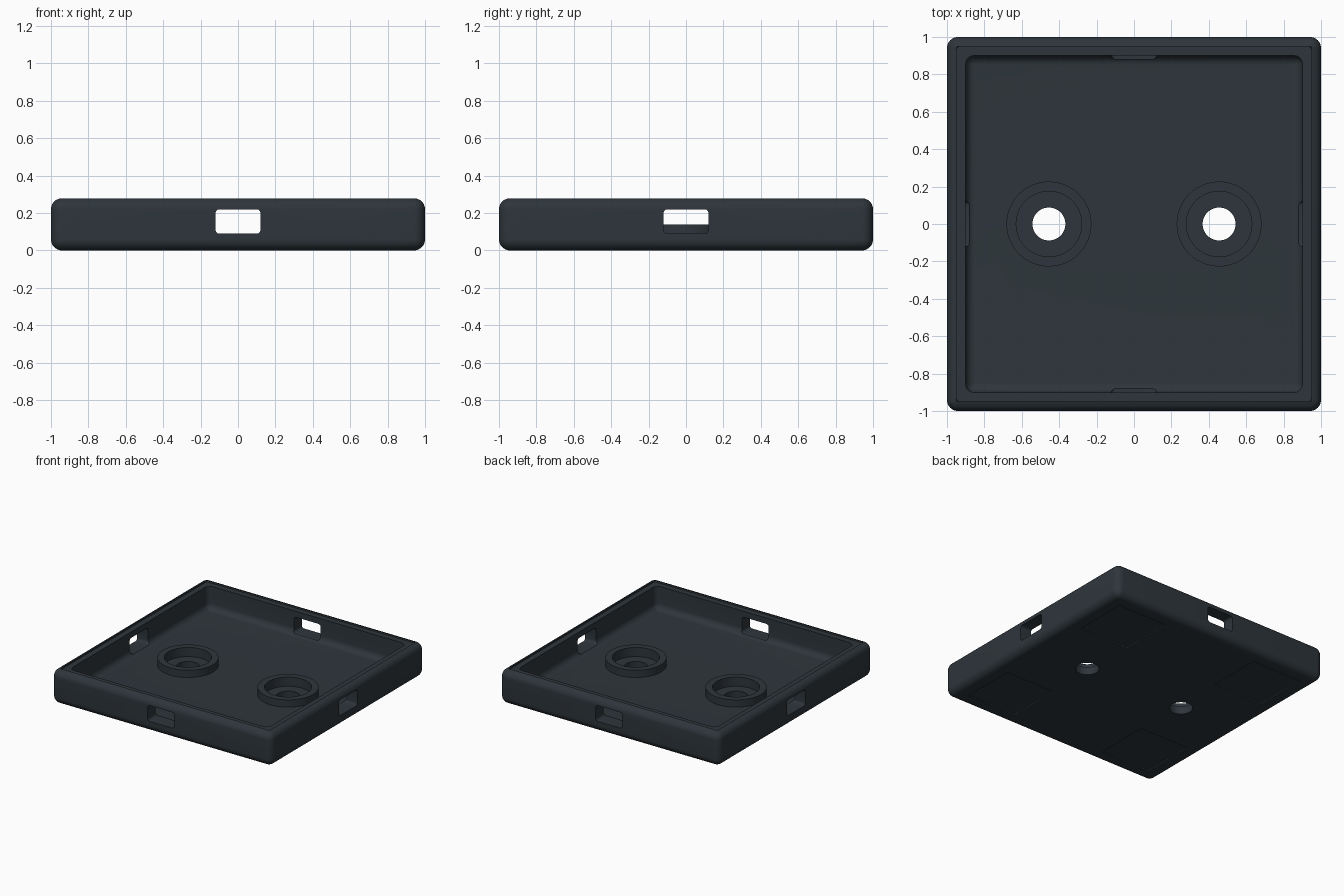
import bpy, bmesh, math
from mathutils import Matrix, Vector

if "Cube" in bpy.data.objects:
    bpy.data.objects.remove(bpy.data.objects["Cube"])

charcoal = bpy.data.materials.new("charcoal")
charcoal.diffuse_color = (0.027, 0.036, 0.044, 1)
charcoal.use_nodes = True
charcoal.node_tree.nodes["Principled BSDF"].inputs["Base Color"].default_value = charcoal.diffuse_color


def ring(hx, hy, r, z, n=8):
    """Rounded rectangle loop with half sizes hx, hy and corner radius r."""
    pts = []
    for q, (sx, sy) in enumerate([(1, 1), (-1, 1), (-1, -1), (1, -1)]):
        for i in range(n + 1):
            a = math.pi / 2 * (q + i / n)
            pts.append(Vector((sx * (hx - r) + r * math.cos(a),
                               sy * (hy - r) + r * math.sin(a), z)))
    return pts


def circle(r, z, n=64):
    return [Vector((r * math.cos(2 * math.pi * i / n), r * math.sin(2 * math.pi * i / n), z))
            for i in range(n)]


def loft(name, loops, matrix=Matrix()):
    """Skin a stack of loops and cap both ends."""
    bm = bmesh.new()
    rows = [[bm.verts.new(p) for p in loop] for loop in loops]
    n = len(rows[0])
    for a, b in zip(rows, rows[1:]):
        for i in range(n):
            j = (i + 1) % n
            bm.faces.new((a[i], a[j], b[j], b[i]))
    bm.faces.new(rows[0][::-1])
    bm.faces.new(rows[-1])
    bmesh.ops.recalc_face_normals(bm, faces=bm.faces)
    mesh = bpy.data.meshes.new(name)
    bm.to_mesh(mesh)
    bm.free()
    mesh.materials.append(charcoal)
    obj = bpy.data.objects.new(name, mesh)
    bpy.context.collection.objects.link(obj)
    obj.matrix_world = matrix
    return obj


def combine(target, other, operation):
    """Apply one boolean and discard the helper."""
    mod = target.modifiers.new("cut", 'BOOLEAN')
    mod.operation = operation
    mod.solver = 'EXACT'
    mod.object = other
    bpy.context.view_layer.objects.active = target
    bpy.ops.object.modifier_apply(modifier=mod.name)
    bpy.data.objects.remove(other)


# Tray shell: rounded outside, stepped rim, filleted floor
H, R, FLOOR, F = 0.28, 0.06, 0.08, 0.05
loops = []
for i in range(9):                                  # bottom edge round
    a = math.pi / 2 * i / 8
    d = R * (1 - math.sin(a))
    loops.append(ring(1 - d, 1 - d, max(R - d, 0.003), R * (1 - math.cos(a))))
for i in range(8):                                  # top edge round
    a = math.radians(56) * i / 7
    d = R * (1 - math.cos(a))
    loops.append(ring(1 - d, 1 - d, R - d, H - R + R * math.sin(a)))
loops.append(ring(0.95, 0.95, 0.012, H - 0.001))
loops.append(ring(0.948, 0.948, 0.012, H - 0.012))  # rim step
loops.append(ring(0.90, 0.90, 0.045, H - 0.012))
for i in range(9):                                  # floor fillet
    a = math.pi / 2 * i / 8
    d = F * (1 - math.cos(a))
    loops.append(ring(0.90 - d, 0.90 - d, max(0.045 - d, 0.003), FLOOR + F * (1 - math.sin(a))))
tray = loft("tray", loops)

# Two raised bosses with counterbored through holes
for x in (-0.455, 0.455):
    at = Matrix.Translation((x, 0, 0))
    combine(tray, loft("boss", [circle(0.227, 0.04), circle(0.227, 0.14)], at), 'UNION')
    combine(tray, loft("counterbore", [circle(0.175, 0.065), circle(0.175, 0.3)], at), 'DIFFERENCE')
    combine(tray, loft("hole", [circle(0.088, -0.1), circle(0.088, 0.3)], at), 'DIFFERENCE')

# One rounded slot in the middle of each wall
for k in range(4):
    turn = (Matrix.Rotation(k * math.pi / 2, 4, 'Z') @ Matrix.Translation((0, 0, 0.155))
            @ Matrix.Rotation(math.pi / 2, 4, 'X'))
    combine(tray, loft("slot", [ring(0.12, 0.065, 0.02, 0.84, 4),
                                ring(0.12, 0.065, 0.02, 1.1, 4)], turn), 'DIFFERENCE')

# Four shallow square foot recesses underneath
for x in (-0.65, 0.65):
    for y in (-0.65, 0.65):
        at = Matrix.Translation((x, y, 0))
        combine(tray, loft("foot_recess", [ring(0.225, 0.225, 0.003, -0.05, 2),
                                           ring(0.225, 0.225, 0.003, 0.01, 2)], at), 'DIFFERENCE')

# Smooth rounds, crisp edges
bpy.ops.object.select_all(action='DESELECT')
tray.select_set(True)
bpy.context.view_layer.objects.active = tray
bpy.ops.object.shade_smooth_by_angle(angle=math.radians(30))
